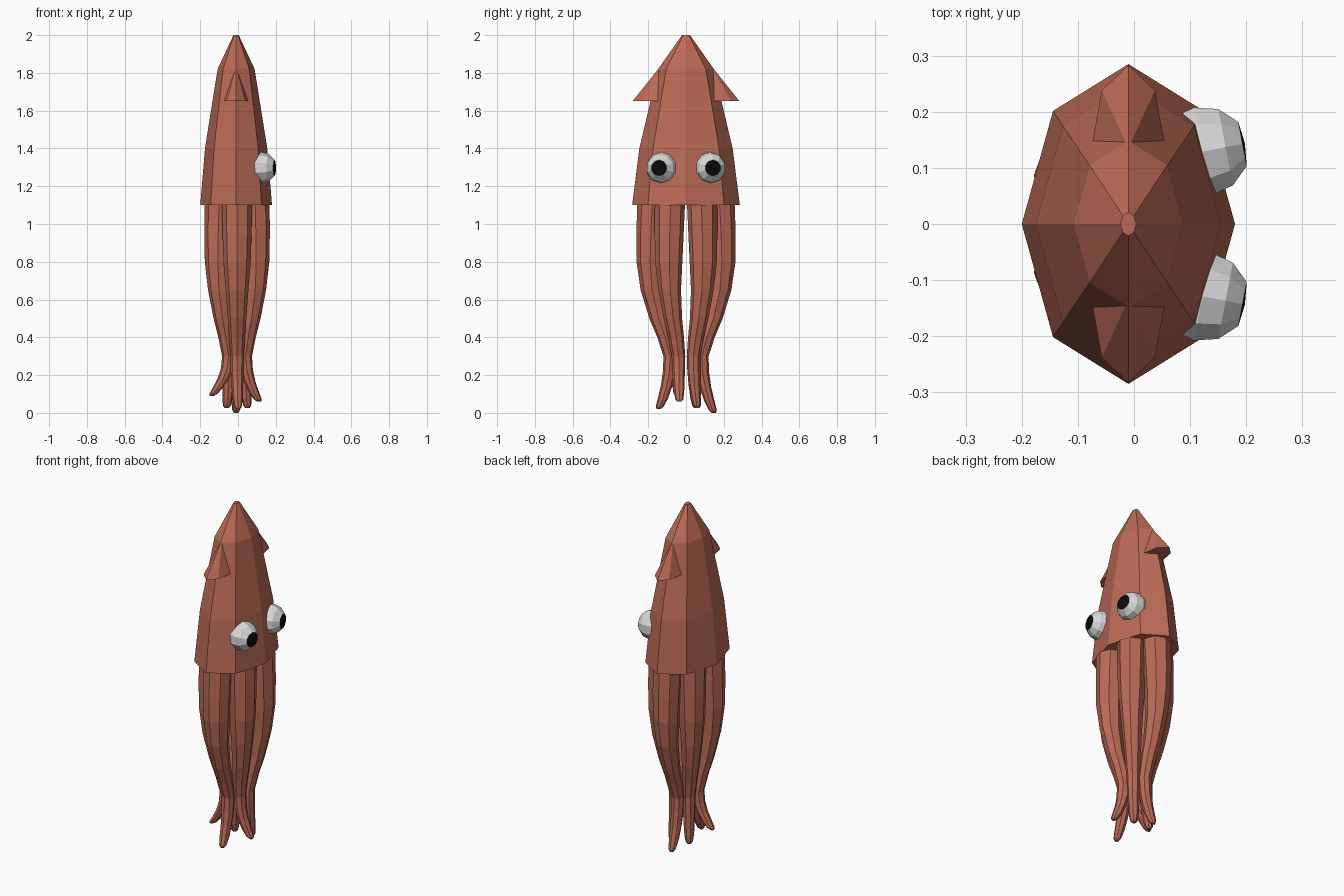
import bpy, bmesh, math
from mathutils import Matrix, Vector

if "Cube" in bpy.data.objects:
    bpy.data.objects.remove(bpy.data.objects["Cube"])

def material(name, rgb):
    m = bpy.data.materials.new(name)
    m.diffuse_color = (*rgb, 1)
    m.use_nodes = True
    m.node_tree.nodes["Principled BSDF"].inputs["Base Color"].default_value = m.diffuse_color
    return m

SKIN = material("reddish brown skin", (0.50, 0.145, 0.092))
WHITE = material("eye white", (0.70, 0.70, 0.70))
BLACK = material("pupil black", (0.003, 0.003, 0.003))

def finish(bm, name, mats):
    bmesh.ops.recalc_face_normals(bm, faces=bm.faces)
    me = bpy.data.meshes.new(name)
    bm.to_mesh(me)
    bm.free()
    for m in mats:
        me.materials.append(m)
    ob = bpy.data.objects.new(name, me)
    bpy.context.collection.objects.link(ob)
    return ob

def loft(name, rings, sides=8, phase=0.0):
    """Closed tube through horizontal rings (x, y, z, rx, ry)."""
    bm = bmesh.new()
    loops = []
    for x, y, z, rx, ry in rings:
        loops.append([bm.verts.new((x + rx * math.cos(phase + 2 * math.pi * i / sides),
                                    y + ry * math.sin(phase + 2 * math.pi * i / sides), z))
                      for i in range(sides)])
    for a, b in zip(loops, loops[1:]):
        for i in range(sides):
            j = (i + 1) % sides
            bm.faces.new((a[i], a[j], b[j], b[i]))
    bm.faces.new(loops[0])
    bm.faces.new(loops[-1])
    return finish(bm, name, [SKIN])

# Mantle: tapering oval octagon
loft("mantle", [(-0.01, 0, 1.10, 0.19, 0.285), (-0.01, 0, 1.40, 0.165, 0.247),
                (-0.01, 0, 1.82, 0.098, 0.148), (-0.01, 0, 2.00, 0.014, 0.021)])

# Fins: half cones on both sides of the mantle
for side, label in ((-1, "front"), (1, "back")):
    bm = bmesh.new()
    apex = bm.verts.new((-0.01, side * 0.135, 1.835))
    base = [bm.verts.new((-0.01 + 0.067 * math.cos(a), side * (0.13 + 0.153 * math.sin(a)), 1.65))
            for a in (math.pi * i / 4 for i in range(5))]
    for i in range(5):
        bm.faces.new((apex, base[i], base[(i + 1) % 5]))
    bm.faces.new(base)
    finish(bm, label + "_fin", [SKIN])

# Eyes: faceted balls with a black cap, looking slightly outwards
for side, label in ((-1, "front"), (1, "back")):
    bm = bmesh.new()
    bmesh.ops.create_uvsphere(bm, u_segments=10, v_segments=6, radius=0.084)
    for f in bm.faces:
        f.material_index = 1 if f.calc_center_median().z > 0.074 else 0
    for v in bm.verts:
        if v.co.z > 0.08:
            v.co.z = 0.077          # flatten the pupil
    gaze = Vector((1, side * 0.19, 0)).to_track_quat('Z', 'Y').to_matrix().to_4x4()
    bm.transform(Matrix.Translation((0.122, side * 0.129, 1.297)) @ gaze)
    finish(bm, label + "_eye", [WHITE, BLACK])

# Arms: shared profile (height, distance, thickness), then a flick towards each tip
PROFILE = [(1.10, 0.178, 0.080), (0.95, 0.186, 0.077), (0.80, 0.190, 0.072), (0.65, 0.180, 0.060),
           (0.50, 0.145, 0.049), (0.40, 0.110, 0.042), (0.30, 0.083, 0.036)]
ARMS = [("front", 0, -1, (0.0, -0.145, 0.02)), ("back", 0, 1, (-0.01, 0.148, 0.0)),
        ("front_left", -0.52, -0.48, (-0.14, -0.045, 0.09)),
        ("front_right", 0.52, -0.48, (0.112, -0.035, 0.06)),
        ("back_left", -0.52, 0.48, (-0.06, 0.055, 0.025)),
        ("back_right", 0.52, 0.48, (0.05, 0.06, 0.025))]
for label, dx, dy, tip in ARMS:
    rings = [(-0.005 + dx * d, dy * d, z, r, r) for z, d, r in PROFILE]
    x0, y0, z0 = rings[-1][:3]
    for t, r in ((0.3, 0.034), (0.55, 0.031), (0.8, 0.027), (0.95, 0.021), (1.0, 0.011)):
        e = t * t
        rings.append((x0 + (tip[0] - x0) * e, y0 + (tip[1] - y0) * e, z0 + (tip[2] - z0) * t, r, r))
    loft(label + "_arm", rings, 8, math.atan2(dy, dx))
